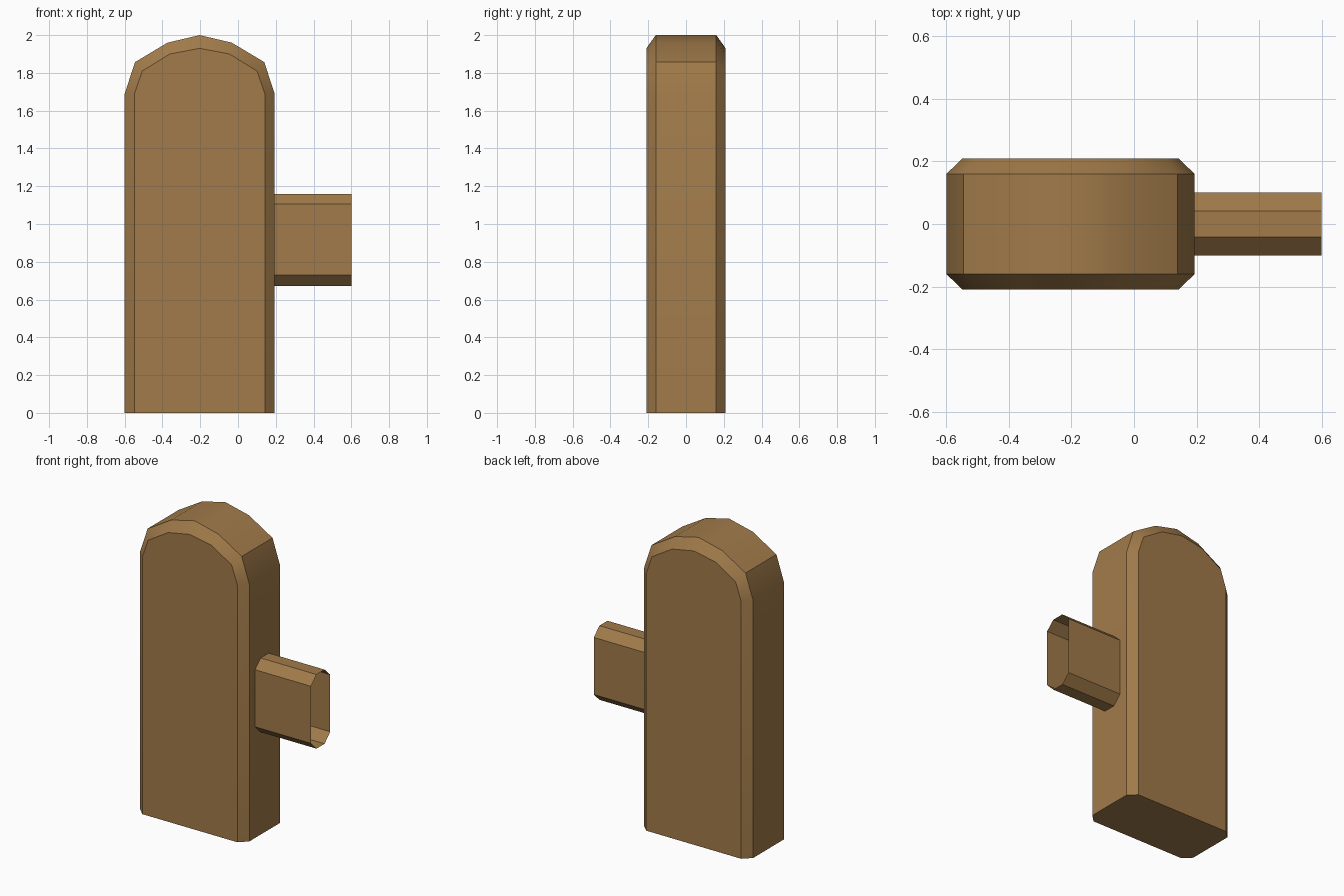
import bpy, bmesh

cube = bpy.data.objects.get("Cube")
if cube:
    bpy.data.objects.remove(cube, do_unlink=True)

# Single tan colour
tan = bpy.data.materials.new("tan")
tan.use_nodes = True
colour = (0.355, 0.196, 0.068, 1.0)
tan.diffuse_color = colour
tan.node_tree.nodes["Principled BSDF"].inputs["Base Color"].default_value = colour


def mirrored(half):
    """Close a right-hand half outline (bottom to apex) by mirroring it."""
    return half + [(-x, z) for x, z in reversed(half[:-1])]


def loft(name, rings, capped):
    """Skin a list of equal-length rings, optionally capping both ends."""
    bm = bmesh.new()
    loops = [[bm.verts.new(p) for p in ring] for ring in rings]
    n = len(loops[0])
    for a, b in zip(loops, loops[1:]):
        for i in range(n):
            j = (i + 1) % n
            bm.faces.new((a[i], a[j], b[j], b[i]))
    if capped:
        bm.faces.new(loops[0])
        bm.faces.new(loops[-1])
    bmesh.ops.recalc_face_normals(bm, faces=bm.faces)
    mesh = bpy.data.meshes.new(name)
    bm.to_mesh(mesh)
    bm.free()
    mesh.materials.append(tan)
    obj = bpy.data.objects.new(name, mesh)
    bpy.context.collection.objects.link(obj)
    bpy.ops.object.select_all(action='DESELECT')
    obj.select_set(True)
    bpy.context.view_layer.objects.active = obj
    bpy.ops.object.shade_smooth_by_angle()
    return obj


# Arched slab with chamfered front and back rims
BODY_X = -0.203
outer = mirrored([(0.397, 0), (0.397, 1.69), (0.342, 1.857), (0.17, 1.96), (0, 2.0)])
inner = mirrored([(0.345, 0), (0.345, 1.69), (0.304, 1.81), (0.158, 1.90), (0, 1.93)])
layers = [(inner, -0.21), (outer, -0.16), (outer, 0.16), (inner, 0.21)]
loft("arched_body", [[(BODY_X + x, y, z) for x, z in prof] for prof, y in layers], True)

# Open-ended octagonal side tube
section = [(0.1, 0.73), (0.1, 1.105), (0.042, 1.16), (-0.042, 1.16),
           (-0.1, 1.105), (-0.1, 0.73), (-0.042, 0.673), (0.042, 0.673)]
loft("side_tube", [[(x, y, z) for y, z in section] for x in (0.194, 0.6)], False)
